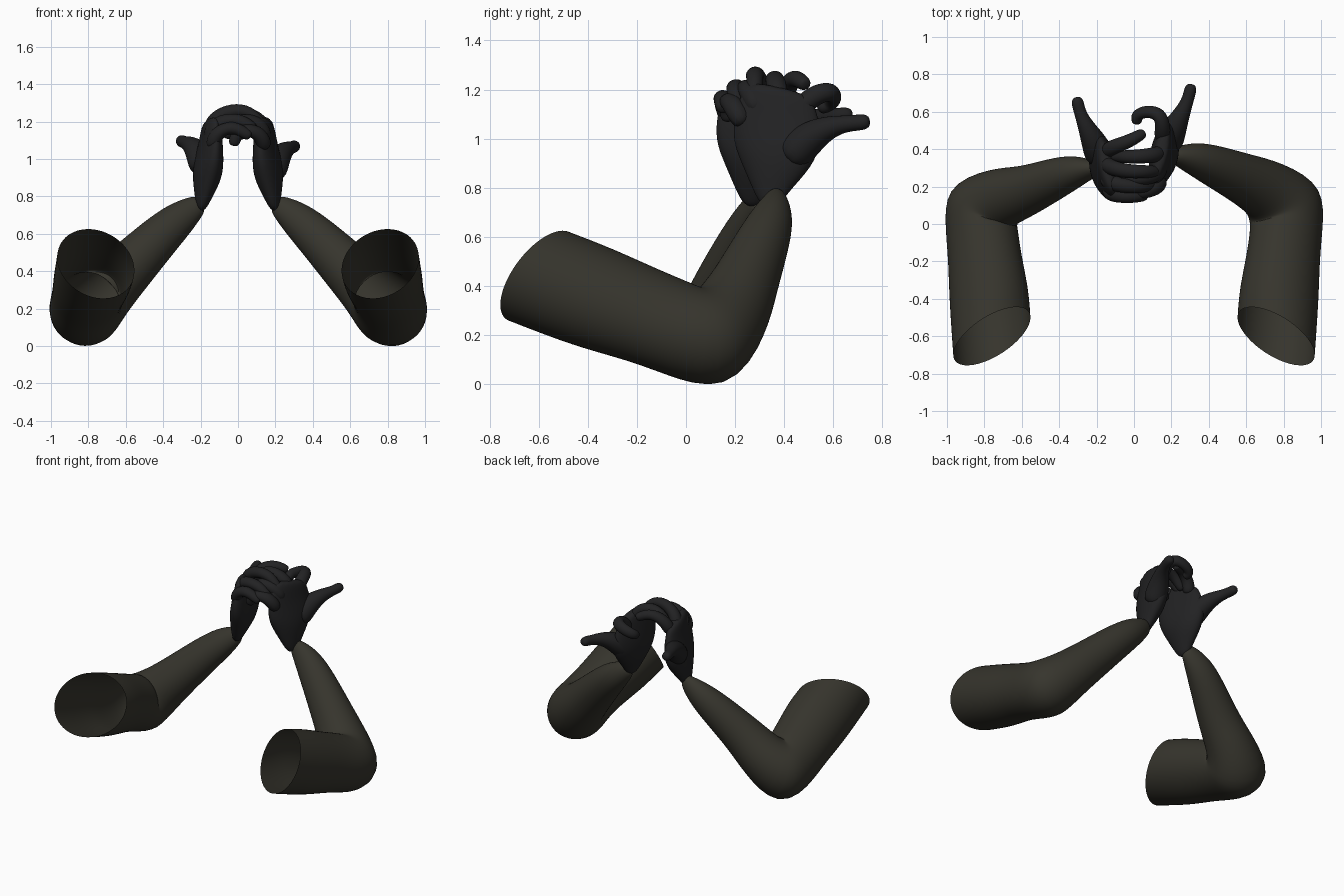
import bpy, bmesh, math
from mathutils import Vector

cube = bpy.data.objects.get("Cube")
if cube:
    bpy.data.objects.remove(cube, do_unlink=True)


def make_material(name, rgb):
    mat = bpy.data.materials.new(name)
    mat.use_nodes = True
    mat.diffuse_color = (*rgb, 1)
    mat.node_tree.nodes["Principled BSDF"].inputs["Base Color"].default_value = (*rgb, 1)
    return mat


olive = make_material("dark olive cloth", (0.037, 0.035, 0.026))
black = make_material("black glove", (0.016, 0.016, 0.017))


def loft(name, path, mat, sides=10, ref=None, cut=None):
    """Skin oval rings (centre, radius along ref, radius across) along a path.
    With cut, the first ring is left open and slanted to that plane normal."""
    centres = [Vector(p[0]) for p in path]
    last = len(centres) - 1
    shrink = (2 + math.cos(math.tau / sides)) / 3
    bm = bmesh.new()
    rings = []
    for i, (c, (_, ra, rb)) in enumerate(zip(centres, path)):
        t = Vector()
        if i > 0:
            t += (c - centres[i - 1]).normalized()
        if i < last:
            t += (centres[i + 1] - c).normalized()
        t.normalize()
        u = Vector(ref) if ref else t.orthogonal()
        u = (u - t * u.dot(t)).normalized()
        ref = u
        w = t.cross(u)
        ring = []
        for k in range(sides):
            a = math.tau * k / sides
            off = (u * math.cos(a) * ra + w * math.sin(a) * rb) / shrink
            if cut and i == 0:
                n = Vector(cut)
                off -= t * (off.dot(n) / t.dot(n))
            ring.append(bm.verts.new(c + off))
        rings.append(ring)
    for r0, r1 in zip(rings, rings[1:]):
        for k in range(sides):
            j = (k + 1) % sides
            bm.faces.new((r0[k], r0[j], r1[j], r1[k]))
    bm.faces.new(rings[-1])
    if not cut:
        bm.faces.new(rings[0][::-1])
    bmesh.ops.recalc_face_normals(bm, faces=bm.faces)
    mesh = bpy.data.meshes.new(name)
    bm.to_mesh(mesh)
    bm.free()
    mesh.materials.append(mat)
    mesh.shade_smooth()
    obj = bpy.data.objects.new(name, mesh)
    bpy.context.collection.objects.link(obj)
    sub = obj.modifiers.new("smooth", "SUBSURF")
    sub.levels = sub.render_levels = 2


def finger(name, points, r0, r1):
    """Round digit tapering from r0 to r1 with a rounded tip."""
    n = len(points) - 1
    path = [(p, r0 + (r1 - r0) * i / n, r0 + (r1 - r0) * i / n) for i, p in enumerate(points)]
    end, before = Vector(points[-1]), Vector(points[-2])
    tip = end + (end - before).normalized() * r1 * 0.7
    path.append((tip, r1 * 0.65, r1 * 0.65))
    loft(name, path, black)


# Sleeve rings: x, y, z, radius in the bend plane, radius across, share of the shift
SLEEVE = [
    (0.76, -0.60, 0.44, 0.215, 0.21, 0),
    (0.775, -0.38, 0.355, 0.222, 0.205, 0),
    (0.80, -0.17, 0.28, 0.202, 0.185, 0),
    (0.815, -0.03, 0.225, 0.20, 0.185, 0),
    (0.82, 0.11, 0.175, 0.245, 0.20, 0.2),
    (0.71, 0.185, 0.29, 0.165, 0.16, 0.6),
    (0.59, 0.24, 0.41, 0.135, 0.14, 1),
    (0.42, 0.315, 0.585, 0.11, 0.115, 1),
    (0.31, 0.355, 0.685, 0.085, 0.095, 1),
    (0.22, 0.365, 0.75, 0.045, 0.06, 1),
    (0.195, 0.36, 0.765, 0.03, 0.04, 1),
]
# Palm rings: x, y, z, half thickness, half width
PALM = [
    (0.20, 0.34, 0.72, 0.022, 0.035),
    (0.185, 0.345, 0.80, 0.045, 0.08),
    (0.165, 0.365, 0.90, 0.075, 0.15),
    (0.155, 0.375, 0.99, 0.072, 0.185),
    (0.145, 0.365, 1.09, 0.055, 0.175),
    (0.145, 0.375, 1.17, 0.045, 0.15),
    (0.145, 0.385, 1.21, 0.03, 0.11),
]
THUMB = [
    (0.18, 0.41, 0.91, 0.075), (0.20, 0.48, 0.985, 0.075), (0.232, 0.545, 1.03, 0.058),
    (0.265, 0.61, 1.055, 0.04), (0.29, 0.67, 1.062, 0.031), (0.302, 0.72, 1.068, 0.034),
    (0.306, 0.75, 1.07, 0.022),
]

# Sleeve, palm and thumb on each side; the right forearm sits further forward
for side, label, shift in ((1, "left", 0), (-1, "right", 0.07)):
    loft(label + "_sleeve",
         [((side * x, y - shift * k, z), ra, rb) for x, y, z, ra, rb, k in SLEEVE],
         olive, 16, ref=(-0.75 * side, -0.6, 1), cut=(0.6 * side, 1, -0.66))
    loft(label + "_palm",
         [((side * x, y - shift, z), rx, ry) for x, y, z, rx, ry in PALM],
         black, 14, ref=(1, -0.2 * side, 0))
    loft(label + "_thumb",
         [((side * x, y - shift, z + shift * 0.4), r, r) for x, y, z, r in THUMB], black)

# Interlaced fingers
FINGERS = {
    "right_index": [(-.15, .38, 1.12), (-.12, .41, 1.21), (-.03, .44, 1.255), (.04, .48, 1.225)],
    "right_middle": [(-.155, .33, 1.13), (-.13, .30, 1.22), (-.03, .28, 1.265), (.06, .28, 1.255), (.12, .28, 1.19)],
    "right_ring": [(-.155, .25, 1.1), (-.13, .22, 1.185), (-.04, .20, 1.215), (.05, .20, 1.195), (.10, .21, 1.13)],
    "right_pinky": [(-.14, .19, 1.05), (-.12, .155, 1.14), (-.03, .145, 1.18), (.05, .15, 1.13)],
    "left_index": [(.15, .44, 1.10), (.155, .52, 1.18), (.14, .59, 1.195), (.07, .605, 1.17), (.015, .585, 1.145), (.015, .555, 1.13)],
    "left_middle": [(.15, .38, 1.12), (.12, .37, 1.215), (.03, .36, 1.25), (-.05, .36, 1.23), (-.10, .36, 1.17)],
    "left_ring": [(.15, .30, 1.1), (.12, .26, 1.19), (.03, .24, 1.215), (-.04, .24, 1.18), (-.06, .24, 1.13)],
    "left_pinky": [(.15, .24, 1.05), (.12, .19, 1.14), (.04, .17, 1.16), (-.01, .17, 1.13), (-.02, .17, 1.09)],
}
for name, points in FINGERS.items():
    finger(name + "_finger", points, 0.045, 0.031)
